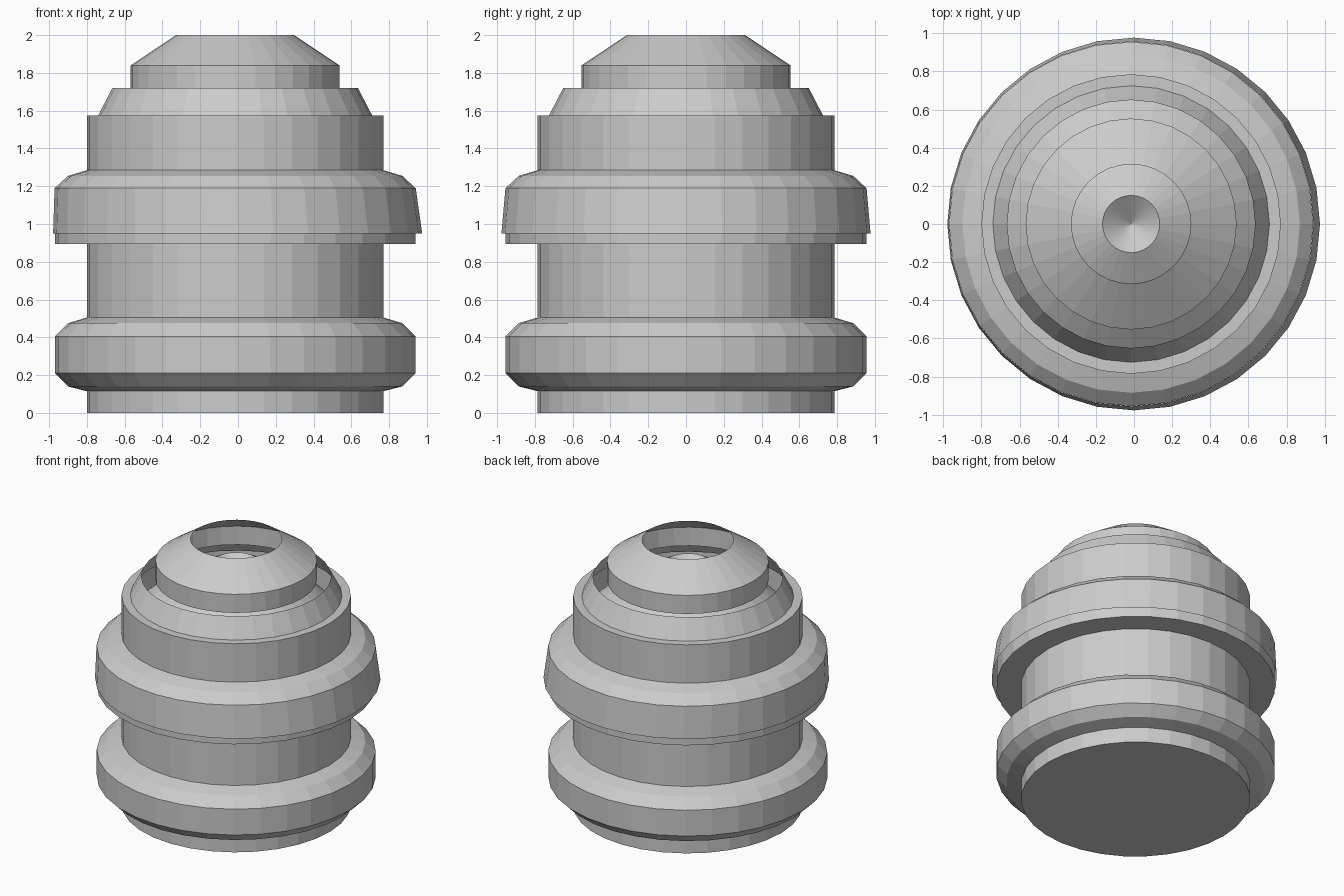
import bpy, bmesh, math

if "Cube" in bpy.data.objects:
    bpy.data.objects.remove(bpy.data.objects["Cube"])

SIDES = 32
CX = -0.015  # the whole body sits slightly left of the box centre


def lathe(name, profile, cap_start=False):
    """Turn a list of (radius, z[, centre x]) points into a flat-faced 32-sided part."""
    bm = bmesh.new()
    rings = []
    for point in profile:
        r, z = point[:2]
        cx = point[2] if len(point) > 2 else CX
        if r == 0:
            rings.append([bm.verts.new((cx, 0, z))] * SIDES)
            continue
        angles = [2 * math.pi * i / SIDES for i in range(SIDES)]
        rings.append([bm.verts.new((cx + r * math.cos(a), r * math.sin(a), z)) for a in angles])
    for low, high in zip(rings, rings[1:]):
        for i in range(SIDES):
            j = (i + 1) % SIDES
            corners = list(dict.fromkeys((low[i], low[j], high[j], high[i])))
            bm.faces.new(corners)
    if cap_start:
        bm.faces.new(rings[0][::-1])
    mesh = bpy.data.meshes.new(name)
    bm.to_mesh(mesh)
    bm.free()
    obj = bpy.data.objects.new(name, mesh)
    bpy.context.collection.objects.link(obj)
    return obj


# Main body with its two bulging bands and flat upper rim
lathe("body", [
    (0.785, 0), (0.785, 0.115), (0.885, 0.14), (0.955, 0.21),
    (0.955, 0.405), (0.885, 0.475), (0.785, 0.505),
    (0.785, 0.895), (0.955, 0.895), (0.955, 1.19), (0.885, 1.255), (0.785, 1.285),
    (0.785, 1.575), (0.725, 1.575)], cap_start=True)

# Flared skirt around the upper band
lathe("upper_band_skirt", [(0.977, 0.95, -0.002), (0.956, 1.19)])

# Open sloping collar above the body rim
lathe("collar", [(0.725, 1.575), (0.65, 1.72)])

# Open cap ring with a sloping top
lathe("cap", [(0.553, 1.70), (0.553, 1.84), (0.313, 2.0)])

# Tapered core inside the shells, with a conical dimple in its tip
lathe("core", [(0.72, 1.40), (0.65, 1.50), (0.55, 1.58), (0.31, 1.74),
               (0.15, 1.83), (0, 1.72)])
